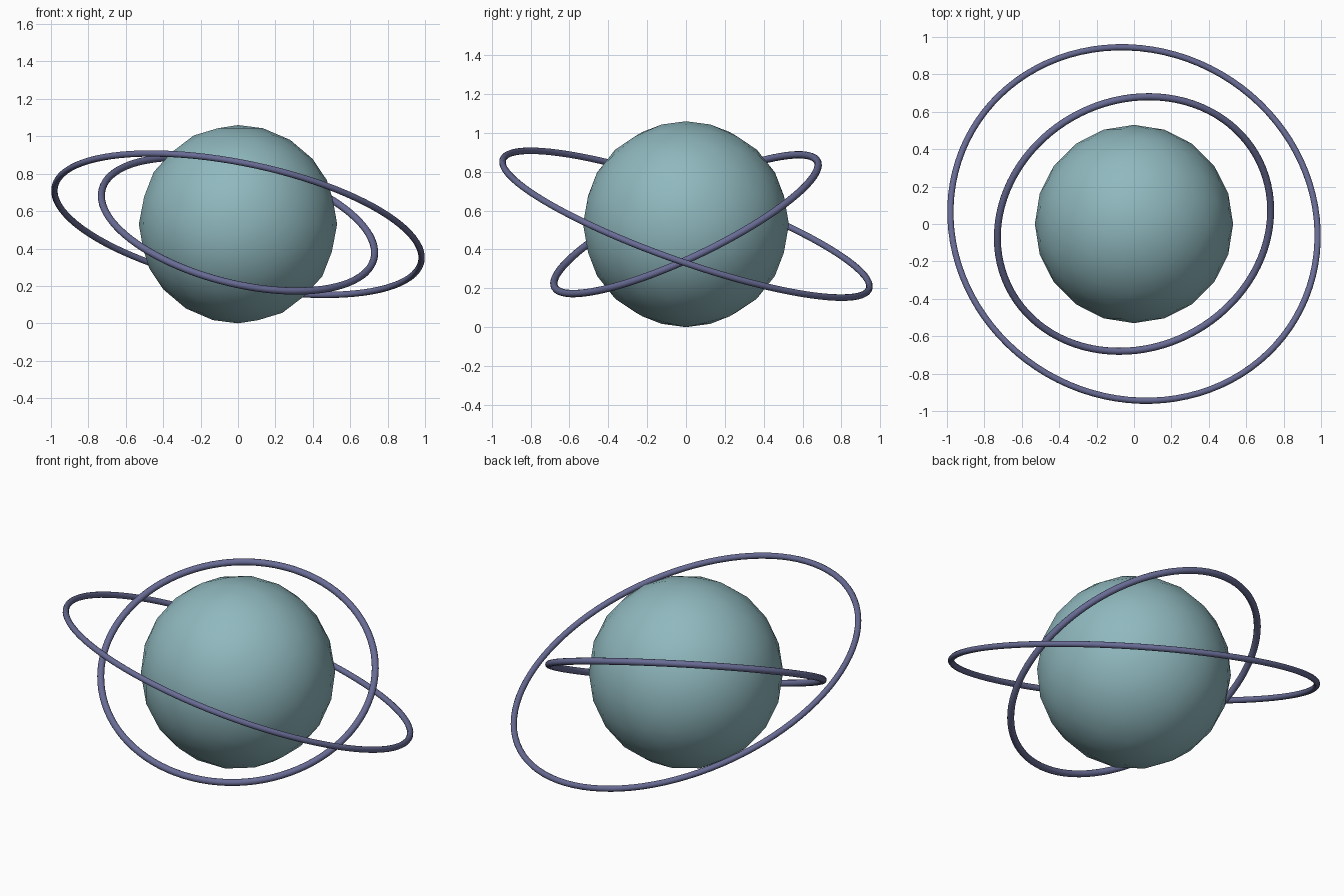
import bpy
from mathutils import Vector

if "Cube" in bpy.data.objects:
    bpy.data.objects.remove(bpy.data.objects["Cube"])

CENTRE = Vector((0, 0, 0.53))


def material(name, rgb):
    mat = bpy.data.materials.new(name)
    mat.diffuse_color = (*rgb, 1)
    mat.use_nodes = True
    mat.node_tree.nodes["Principled BSDF"].inputs["Base Color"].default_value = mat.diffuse_color
    return mat


def finish(name, mat):
    obj = bpy.context.object
    obj.name = name
    obj.data.materials.append(mat)
    bpy.ops.object.shade_smooth()
    return obj


def ring(name, radius, tube, normal, mat):
    # Thin hoop around the planet, tilted so its axis follows the normal
    tilt = Vector((0, 0, 1)).rotation_difference(Vector(normal)).to_euler()
    bpy.ops.mesh.primitive_torus_add(
        major_radius=radius, minor_radius=tube,
        major_segments=96, minor_segments=12,
        location=CENTRE, rotation=tilt)
    return finish(name, mat)


teal = material("planet_teal", (0.275, 0.48, 0.515))
violet = material("ring_violet", (0.14, 0.15, 0.30))

# Planet: smooth-shaded low-poly ball
bpy.ops.mesh.primitive_ico_sphere_add(subdivisions=3, radius=0.53, location=CENTRE)
finish("planet", teal)

# Two crossing orbit rings
ring("outer_ring", 1.0, 0.017, (0.19, 0.327, 0.926), violet)
ring("inner_ring", 0.75, 0.019, (0.225, -0.42, 0.879), violet)
